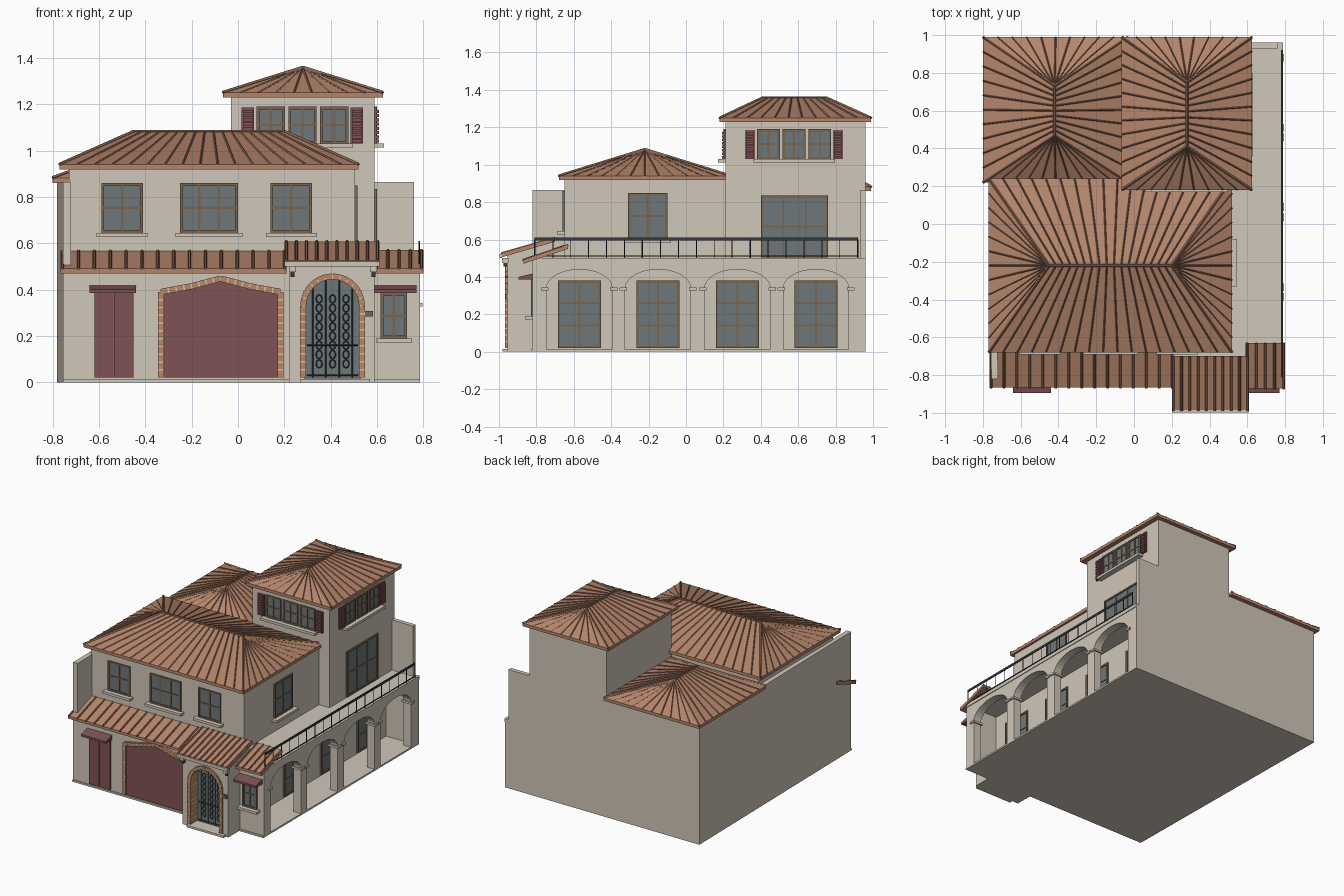
import bpy, bmesh, math
from mathutils import Vector

cube = bpy.data.objects.get("Cube")
if cube:
    bpy.data.objects.remove(cube, do_unlink=True)

COLOURS = {
    "stucco": (0.63, 0.57, 0.485), "terracotta": (0.46, 0.235, 0.148),
    "rib_tile": (0.25, 0.125, 0.08), "red_wood": (0.21, 0.084, 0.09),
    "glass": (0.155, 0.185, 0.19), "brown_frame": (0.19, 0.13, 0.08),
    "iron": (0.035, 0.042, 0.05), "brick": (0.5, 0.24, 0.125),
}
mats = {}
for name, rgb in COLOURS.items():
    m = bpy.data.materials.new(name)
    m.use_nodes = True
    m.diffuse_color = (*rgb, 1)
    m.node_tree.nodes["Principled BSDF"].inputs["Base Color"].default_value = (*rgb, 1)
    mats[name] = m

parts = {}


def part(name, mat):
    """Mesh that collects all pieces of one named part."""
    return parts.setdefault(name, (bmesh.new(), mat))[0]


def prism(name, mat, face, plane, pts, d0, d1):
    """Extrude a 2D outline outwards from a front, right or top plane."""
    bm = part(name, mat)

    def put(u, v, d):
        return {"front": (u, plane - d, v), "right": (plane + d, u, v),
                "top": (u, v, plane + d)}[face]
    a = [bm.verts.new(put(u, v, d0)) for u, v in pts]
    b = [bm.verts.new(put(u, v, d1)) for u, v in pts]
    bm.faces.new(a)
    bm.faces.new(b[::-1])
    for i in range(len(a)):
        j = (i + 1) % len(a)
        bm.faces.new((a[i], a[j], b[j], b[i]))


def slab(name, mat, face, plane, u0, u1, v0, v1, d0, d1):
    prism(name, mat, face, plane, [(u0, v0), (u1, v0), (u1, v1), (u0, v1)], d0, d1)


def box(name, mat, x0, x1, y0, y1, z0, z1):
    slab(name, mat, "top", 0, x0, x1, y0, y1, z0, z1)


def rod(name, mat, p, q, r, sides=6):
    bm = part(name, mat)
    p, q = Vector(p), Vector(q)
    rot = (q - p).to_track_quat("Z", "Y").to_matrix()
    rings = []
    for end in (p, q):
        rings.append([bm.verts.new(end + rot @ Vector((r * math.cos(t), r * math.sin(t), 0)))
                      for t in (math.tau * i / sides for i in range(sides))])
    bm.faces.new(rings[0][::-1])
    bm.faces.new(rings[1])
    for i in range(sides):
        j = (i + 1) % sides
        bm.faces.new((rings[0][i], rings[0][j], rings[1][j], rings[1][i]))


def arc(cx, cz, rx, rz, n=16):
    return [(cx - rx * math.cos(math.pi * i / n), cz + rz * math.sin(math.pi * i / n))
            for i in range(n + 1)]


def window(name, face, plane, u0, u1, v0, v1, cols=2, rows=2, sill=True):
    slab(name + "_glass", "glass", face, plane, u0, u1, v0, v1, 0, 0.003)
    f, w, b = name + "_frame", 0.012, 0.005
    for u in (u0, u1 - w):
        slab(f, "brown_frame", face, plane, u, u + w, v0, v1, 0, 0.01)
    for v in (v0, v1 - w):
        slab(f, "brown_frame", face, plane, u0 + w, u1 - w, v, v + w, 0, 0.01)
    for i in range(1, cols):
        u = u0 + (u1 - u0) * i / cols
        slab(f, "brown_frame", face, plane, u - b, u + b, v0 + w, v1 - w, 0, 0.008)
    for i in range(1, rows):
        v = v0 + (v1 - v0) * i / rows
        slab(f, "brown_frame", face, plane, u0 + w, u1 - w, v - b, v + b, 0, 0.007)
    if sill:
        slab("window_sills", "stucco", face, plane, u0 - 0.02, u1 + 0.02, v0 - 0.018, v0, 0, 0.04)


def shutter(face, plane, u0, u1, v0, v1):
    slab("shutters", "red_wood", face, plane, u0, u1, v0, v1, 0, 0.008)
    for i in range(8):
        v = v0 + 0.004 + (v1 - v0 - 0.008) * i / 8
        slab("shutters", "red_wood", face, plane, u0 + 0.006, u1 - 0.006, v, v + 0.013, 0.008, 0.018)


def hip_roof(name, x0, x1, y0, y1, z, ra, rb):
    """Hipped slab with tile ribs fanning from the ridge ra-rb."""
    bm = part(name, "terracotta")
    corners = [Vector((x, y, z)) for x, y in ((x0, y0), (x1, y0), (x1, y1), (x0, y1))]
    ra, rb = Vector(ra), Vector(rb)
    top = [bm.verts.new(c) for c in corners]
    low = [bm.verts.new(c - Vector((0, 0, 0.022))) for c in corners]
    va, vb = bm.verts.new(ra), bm.verts.new(rb)
    bm.faces.new(low[::-1])
    # nearest ridge end for every corner
    own = [va if (c - ra).length < (c - rb).length else vb for c in corners]
    for i in range(4):
        j = (i + 1) % 4
        bm.faces.new((low[i], low[j], top[j], top[i]))
        ends = [own[j], own[i]] if own[i] != own[j] else [own[i]]
        bm.faces.new([top[i], top[j]] + ends)
        n = round((corners[j] - corners[i]).length / 0.075)
        for k in range(n):
            rod(name + "_ribs", "rib_tile", corners[i].lerp(corners[j], k / n),
                own[i].co.lerp(own[j].co, k / n), 0.008 if k == 0 else 0.0045, 4)
    rod(name + "_ribs", "rib_tile", ra, rb, 0.008)


def lean_roof(name, x0, x1, yf, zf, yb, zb, n):
    prism(name, "terracotta", "right", 0,
          [(yf, zf - 0.02), (yf, zf), (yb, zb), (yb, zb - 0.02)], x0, x1)
    for i in range(n + 1):
        x = x0 + 0.008 + (x1 - x0 - 0.016) * i / n
        rod(name + "_ribs", "rib_tile", (x, yf - 0.004, zf), (x, yb, zb), 0.007)


def bricks(name, mat, face, plane, path, width, gap, d0, d1):
    """Blocks laid along a polyline, with open joints of the given gap."""
    for (ax, az), (bx, bz) in zip(path, path[1:]):
        a, b = Vector((ax, az)), Vector((bx, bz))
        t = (b - a).normalized()
        side = Vector((-t.y, t.x)) * width / 2
        n = max(1, round((b - a).length / 0.034))
        for i in range(n):
            p = a.lerp(b, i / n) + t * gap / 2
            q = a.lerp(b, (i + 1) / n) - t * gap / 2
            prism(name, mat, face, plane, [p - side, q - side, q + side, p + side], d0, d1)


# Main walls
FRONT, INNER = -0.82, 0.55
prism("ground_floor", "stucco", "top", 0,
      [(-0.755, FRONT), (INNER, FRONT), (INNER, 0.96), (-0.78, 0.96)], 0, 0.5)
prism("left_parapet", "stucco", "top", 0,
      [(-0.755, FRONT), (-0.72, FRONT), (-0.735, 0.25), (-0.77, 0.25)], 0.5, 0.865)
box("upper_front_block", "stucco", -0.73, 0.505, -0.65, 0.21, 0.5, 0.925)
prism("back_wing", "stucco", "top", 0,
      [(-0.77, 0.25), (0, 0.25), (0, 0.96), (-0.78, 0.96)], 0.5, 0.865)
box("tower", "stucco", -0.03, 0.59, 0.21, 0.96, 0.5, 1.235)
box("back_parapet", "stucco", 0.59, 0.76, 0.93, 0.96, 0.5, 0.865)

# Arcade and terrace
box("arcade_floor", "stucco", -0.755, 0.785, FRONT - 0.01, 0.96, 0, 0.012)
box("arcade_front_wall", "stucco", INNER, 0.785, FRONT, -0.79, 0, 0.5)
box("arcade_back_wall", "stucco", INNER, 0.785, 0.92, 0.96, 0, 0.5)
box("terrace_deck", "stucco", INNER, 0.79, FRONT, 0.96, 0.475, 0.5)
centres = [-0.57, -0.15, 0.275, 0.695]
outline = [(FRONT, 0.012)]
for c in centres:
    outline += [(c - 0.175, 0.012)] + arc(c, 0.34, 0.175, 0.1) + [(c + 0.175, 0.012)]
prism("arcade_wall", "stucco", "right", 0.725,
      outline + [(0.96, 0.012), (0.96, 0.48), (FRONT, 0.48)], 0, 0.06)
for c in centres:
    for s in (-1, 1):
        u = c + s * 0.185
        slab("arcade_capitals", "stucco", "right", 0.715, u - 0.02, u + 0.02, 0.328, 0.343, 0, 0.08)
    window("arcade_window", "right", INNER, c - 0.115, c + 0.115, 0.02, 0.38, 2, 3, False)

# Terrace railing
box("railing", "iron", 0.779, 0.785, -0.81, 0.92, 0.594, 0.61)
box("railing", "iron", 0.78, 0.784, -0.81, 0.92, 0.508, 0.514)
for i in range(19):
    y = -0.808 + 1.726 * i / 18
    rod("railing", "iron", (0.782, y, 0.5), (0.782, y, 0.6), 0.004 if i % 6 == 0 else 0.0025, 4)

# Roofs
hip_roof("front_roof", -0.77, 0.52, -0.68, 0.24, 0.94, (-0.45, -0.22, 1.082), (0.2, -0.22, 1.082))
hip_roof("back_wing_roof", -0.8, -0.03, 0.22, 0.99, 0.882, (-0.42, 0.47, 1.02), (-0.42, 0.73, 1.02))
hip_roof("tower_roof", -0.065, 0.625, 0.18, 0.99, 1.25, (0.28, 0.41, 1.358), (0.28, 0.75, 1.358))
lean_roof("front_canopy", -0.765, 0.21, -0.865, 0.49, -0.65, 0.566, 14)
lean_roof("side_canopy", 0.59, 0.8, -0.87, 0.49, -0.63, 0.57, 4)
lean_roof("porch_roof", 0.2, 0.61, -0.985, 0.525, -0.7, 0.608, 9)
box("porch_gutter", "stucco", 0.2, 0.61, -0.998, -0.985, 0.5, 0.522)

# Upper windows
for x0, x1, cols in ((-0.59, -0.41, 2), (-0.25, 0, 3), (0.14, 0.32, 2)):
    window("upper_window", "front", -0.65, x0, x1, 0.645, 0.86, cols)
window("upper_side_window", "right", 0.505, -0.31, -0.1, 0.6, 0.85)
window("terrace_door", "right", 0.59, 0.4, 0.76, 0.505, 0.835, 3, 2, False)
for face, plane, start in (("front", 0.21, 0.08), ("right", 0.59, 0.38)):
    for i in range(3):
        u = start + i * 0.137
        window("tower_window", face, plane, u, u + 0.122, 1.03, 1.19)
    shutter(face, plane, start - 0.065, start - 0.01, 1.03, 1.185)
    shutter(face, plane, start + 0.405, start + 0.46, 1.03, 1.185)

# Side door and small window, both with red awnings
for u in (-0.62, -0.534):
    slab("side_door", "red_wood", "front", FRONT, u, u + 0.083, 0.02, 0.39, 0, 0.01)
window("small_window", "front", FRONT, 0.615, 0.73, 0.19, 0.385)
for x0, x1 in ((-0.64, -0.44), (0.59, 0.77)):
    prism("awnings", "red_wood", "right", 0,
          [(FRONT, 0.385), (-0.895, 0.385), (-0.895, 0.4), (FRONT, 0.418)], x0, x1)

# Garage door with brick surround set in pale mortar
peak = [(-0.32, 0.38), (-0.2, 0.402), (-0.075, 0.435), (0.05, 0.402), (0.17, 0.38)]
prism("garage_door", "red_wood", "front", FRONT, [(-0.32, 0.02)] + peak + [(0.17, 0.02)], 0, 0.008)
frame = ([(-0.333, 0.02), (-0.333, 0.39)] + [(x, z + 0.013) for x, z in peak[1:-1]]
         + [(0.183, 0.39), (0.183, 0.02)])
bricks("garage_mortar", "stucco", "front", FRONT, frame, 0.025, 0, 0, 0.0155)
bricks("garage_surround", "brick", "front", FRONT, frame, 0.026, 0.006, 0, 0.017)

# Entrance porch
CX, SPRING = 0.408, 0.33
prism("porch", "stucco", "front", FRONT,
      [(0.22, 0), (CX - 0.12, 0)] + arc(CX, SPRING, 0.12, 0.12)
      + [(CX + 0.12, 0), (0.59, 0), (0.59, 0.505), (0.22, 0.505)], 0, 0.135)
prism("porch_gable_fill", "stucco", "right", 0,
      [(-0.955, 0.49), (-0.955, 0.515), (-0.71, 0.585), (-0.71, 0.49)], 0.22, 0.59)
box("porch_step", "stucco", 0.27, 0.57, -0.98, FRONT, 0, 0.015)
jambs = ([(CX - 0.127, 0.02)] + arc(CX, SPRING, 0.127, 0.127, 12) + [(CX + 0.127, 0.02)])
bricks("entrance_mortar", "stucco", "front", -0.955, jambs, 0.025, 0, -0.08, 0.0105)
bricks("entrance_surround", "brick", "front", -0.955, jambs, 0.026, 0.006, -0.08, 0.012)
for x in (0.235, 0.585):
    box("porch_brackets", "stucco", x - 0.015, x + 0.015, -0.985, -0.95, 0.475, 0.5)
    box("porch_lamps", "iron", x - 0.009, x + 0.009, -0.975, -0.955, 0.455, 0.475)
box("mailbox", "brown_frame", 0.548, 0.583, -0.968, -0.955, 0.283, 0.308)

# Arched glass door with ironwork
DOOR = -0.875
prism("entrance_glass", "glass", "front", DOOR,
      [(CX - 0.116, 0.015)] + arc(CX, SPRING, 0.116, 0.116) + [(CX + 0.116, 0.015)], 0, 0.006)
for x in (-0.085, -0.029, 0.029, 0.085):
    top = SPRING + math.sqrt(0.113 ** 2 - x ** 2)
    rod("door_ironwork", "iron", (CX + x, DOOR - 0.01, 0.02), (CX + x, DOOR - 0.01, top), 0.003, 4)
for z in (0.03, 0.16):
    rod("door_ironwork", "iron", (CX - 0.11, DOOR - 0.01, z), (CX + 0.11, DOOR - 0.01, z), 0.003, 4)
for x in (CX - 0.058, CX, CX + 0.058):
    for i in range(8):
        ring = [(x + 0.013 * math.cos(t), DOOR - 0.012, 0.08 + i * 0.04 + 0.018 * math.sin(t))
                for t in (math.tau * j / 8 for j in range(9))]
        for p, q in zip(ring, ring[1:]):
            rod("door_ironwork", "iron", p, q, 0.0025, 4)

# Turn every collected part into an object
for name, (bm, mat) in parts.items():
    bmesh.ops.recalc_face_normals(bm, faces=bm.faces)
    mesh = bpy.data.meshes.new(name)
    bm.to_mesh(mesh)
    bm.free()
    mesh.materials.append(mats[mat])
    bpy.context.scene.collection.objects.link(bpy.data.objects.new(name, mesh))
